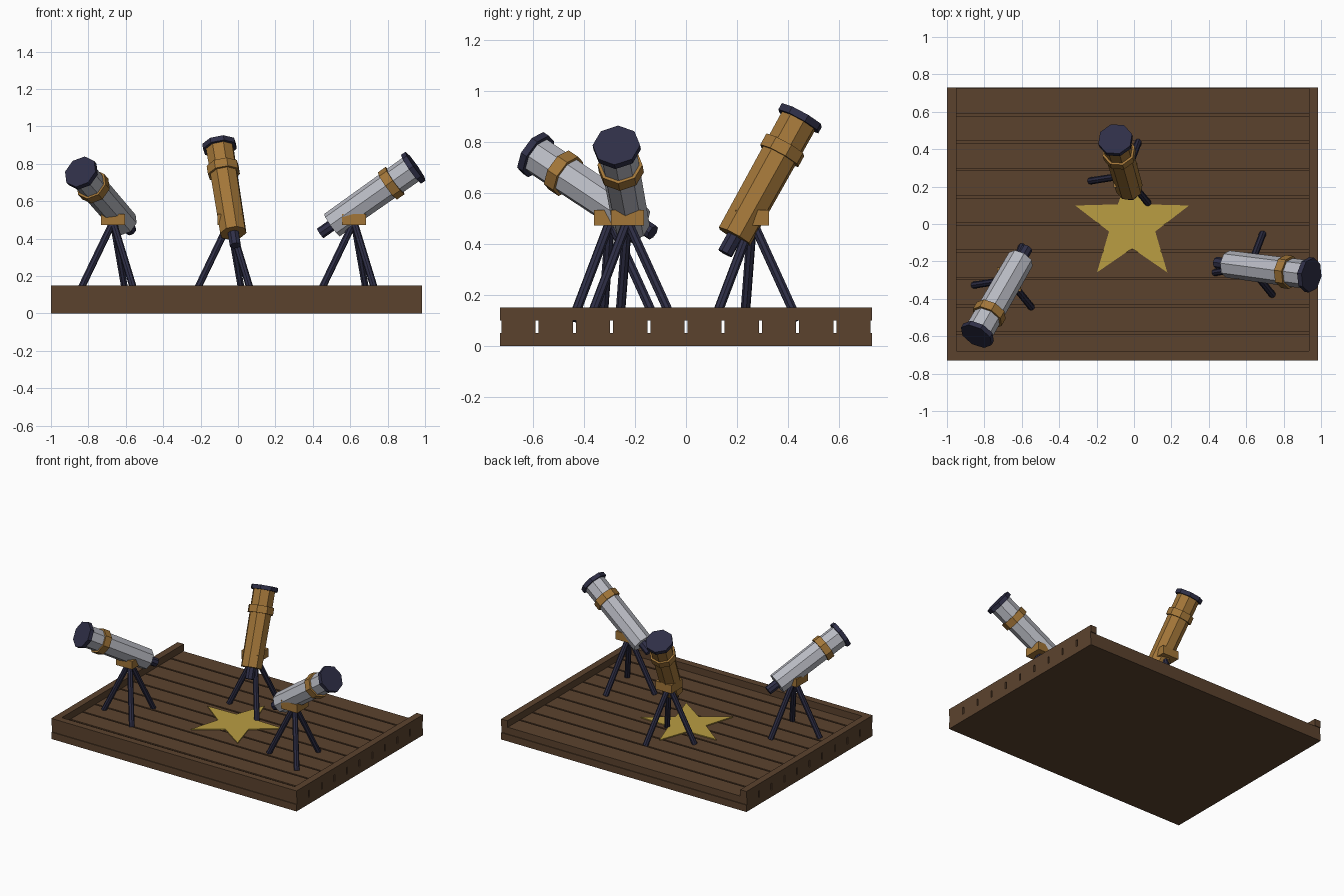
import bpy, bmesh, math
from mathutils import Vector, Matrix

if "Cube" in bpy.data.objects:
    bpy.data.objects.remove(bpy.data.objects["Cube"], do_unlink=True)


def material(name, r, g, b):
    m = bpy.data.materials.new(name)
    m.use_nodes = True
    m.diffuse_color = (r, g, b, 1)
    m.node_tree.nodes["Principled BSDF"].inputs["Base Color"].default_value = (r, g, b, 1)
    return m


WOOD = material("dark wood", 0.105, 0.055, 0.027)
GOLD = material("gold paint", 0.49, 0.34, 0.055)
BRASS = material("brass", 0.36, 0.18, 0.04)
SILVER = material("silver", 0.48, 0.49, 0.54)
NAVY = material("dark navy", 0.028, 0.028, 0.062)


def finish(bm, name, mat):
    bmesh.ops.recalc_face_normals(bm, faces=bm.faces)
    mesh = bpy.data.meshes.new(name)
    bm.to_mesh(mesh)
    bm.free()
    mesh.materials.append(mat)
    obj = bpy.data.objects.new(name, mesh)
    bpy.context.collection.objects.link(obj)
    return obj


def box(name, low, high, mat):
    low, high = Vector(low), Vector(high)
    bm = bmesh.new()
    bmesh.ops.create_cube(bm, size=1, matrix=Matrix.Translation((low + high) / 2)
                          @ Matrix.Diagonal((*(high - low), 1)))
    return finish(bm, name, mat)


def rod(name, start, end, r1, r2, mat):
    """Eight-sided cylinder or cone between two points."""
    axis = end - start
    side = Vector((-axis.y, axis.x, 0)).normalized()
    up = axis.normalized().cross(side)
    turn = Matrix((side, up, axis.normalized())).transposed().to_4x4()
    bm = bmesh.new()
    bmesh.ops.create_cone(bm, cap_ends=True, segments=8, radius1=r1, radius2=r2,
                          depth=axis.length,
                          matrix=Matrix.Translation((start + end) / 2) @ turn)
    return finish(bm, name, mat)


# Platform: slab, ten spaced planks, rims on three sides with the back open
LEFT, RIGHT, DEPTH, RIM = -1.0, 0.985, 0.73, 0.05
box("platform_slab", (LEFT, -DEPTH, 0), (RIGHT, DEPTH, 0.05), WOOD)
pitch = 2 * DEPTH / 10
for i in range(10):
    y = -DEPTH + i * pitch
    box(f"plank_{i + 1}", (LEFT, y + 0.006, 0.05), (RIGHT, y + pitch - 0.006, 0.1), WOOD)
box("rim_right", (LEFT, -DEPTH, 0.1), (LEFT + RIM, DEPTH, 0.15), WOOD)
box("rim_left", (RIGHT - RIM, -DEPTH, 0.1), (RIGHT, DEPTH, 0.15), WOOD)
box("rim_front", (LEFT + RIM, -DEPTH, 0.1), (RIGHT - RIM, RIM - DEPTH, 0.15), WOOD)

# Five-pointed star plate on the deck
bm = bmesh.new()
points = []
for i in range(10):
    a = math.radians(90 + 36 * i)
    r = 0.13 if i % 2 else 0.32
    points.append(bm.verts.new((r * math.cos(a) - 0.01, r * math.sin(a), 0.1)))
star = bm.faces.new(points)
top = bmesh.ops.extrude_face_region(bm, geom=[star])["geom"]
bmesh.ops.translate(bm, vec=(0, 0, 0.007),
                    verts=[v for v in top if isinstance(v, bmesh.types.BMVert)])
finish(bm, "floor_star", GOLD)


def telescope(name, x, y, azimuth, pitch, tube_mat):
    # Tripod legs and mounting block
    for i, angle in enumerate((69, 189, 309)):
        a = math.radians(angle)
        foot = Vector((x + 0.19 * math.cos(a), y + 0.19 * math.sin(a), 0.1))
        rod(f"{name}_leg_{i + 1}", foot, Vector((x, y, 0.49)), 0.019, 0.019, NAVY)
    box(f"{name}_mount", (x - 0.065, y - 0.065, 0.472), (x + 0.065, y + 0.065, 0.532), BRASS)

    # Tube parts placed by distance along the sight line from the pivot
    a, p = math.radians(azimuth), math.radians(pitch)
    aim = Vector((math.cos(a) * math.cos(p), math.sin(a) * math.cos(p), math.sin(p)))
    pivot = Vector((x, y, 0.555))
    for part, t0, t1, r0, r1, mat in (
            ("eyepiece", -0.222, -0.13, 0.031, 0.031, NAVY),
            ("tube", -0.145, 0.39, 0.073, 0.077, tube_mat),
            ("band", 0.22, 0.27, 0.089, 0.089, BRASS),
            ("lens_cap", 0.376, 0.405, 0.094, 0.094, NAVY)):
        rod(f"{name}_{part}", pivot + aim * t0, pivot + aim * t1, r0, r1, mat)


telescope("right_telescope", -0.668, -0.297, 240, 30, SILVER)
telescope("left_telescope", 0.62, -0.23, -7.5, 35, SILVER)
telescope("back_telescope", -0.045, 0.26, 106, 60, BRASS)
